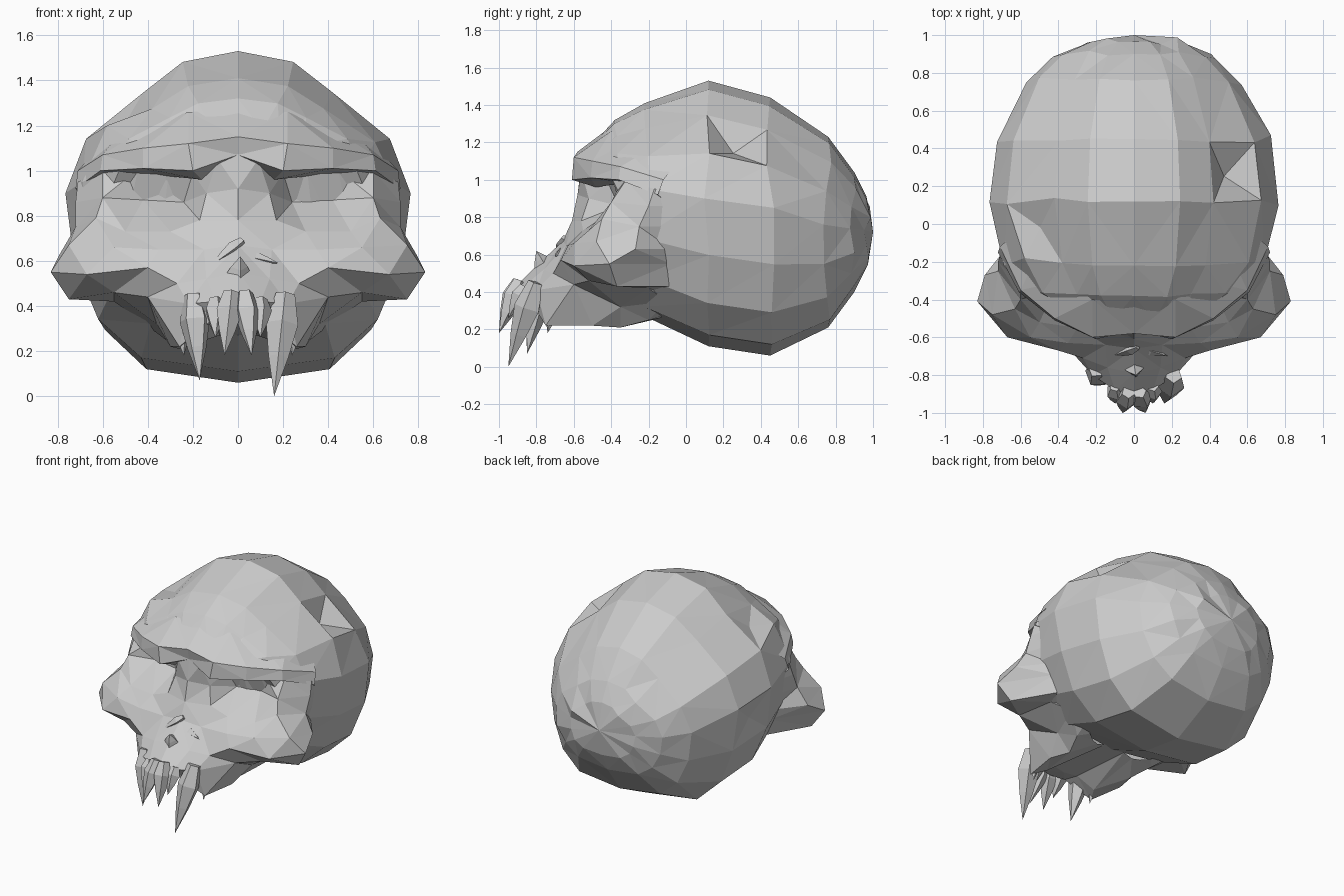
import bpy, bmesh, math, random
from mathutils import Vector

random.seed(4)
cube = bpy.data.objects.get("Cube")
if cube:
    bpy.data.objects.remove(cube, do_unlink=True)

bone = bpy.data.materials.new("bone_grey")
bone.use_nodes = True
colour = (0.6, 0.6, 0.6, 1)
bone.diffuse_color = colour
bone.node_tree.nodes["Principled BSDF"].inputs["Base Color"].default_value = colour


def finish(name, bm, outward=True):
    if outward:
        bmesh.ops.recalc_face_normals(bm, faces=bm.faces)
    mesh = bpy.data.meshes.new(name)
    bm.to_mesh(mesh)
    bm.free()
    mesh.materials.append(bone)
    obj = bpy.data.objects.new(name, mesh)
    bpy.context.collection.objects.link(obj)
    return obj


def bridge(bm, lower, upper, closed=False):
    count = len(lower)
    for i in range(count if closed else count - 1):
        j = (i + 1) % count
        bm.faces.new((lower[i], lower[j], upper[j], upper[i]))


def half_sheet(name, rows):
    """Loft rows of points from the centre outwards and mirror the sheet."""
    bm = bmesh.new()
    rings = [[bm.verts.new(p) for p in row] for row in rows]
    for a, b in zip(rings, rings[1:]):
        bridge(bm, b, a)
    bmesh.ops.triangulate(bm, faces=bm.faces, quad_method="SHORT_EDGE")
    obj = finish(name, bm, outward=False)
    mirror = obj.modifiers.new("mirror", "MIRROR")
    mirror.merge_threshold = 0.001
    return obj


# Cranium: each section is y, half width, bottom, widest height, top
sections = [
    (-.5, .34, 1.02, 1.06, 1.19), (-.38, .55, .98, 1.03, 1.32),
    (-.22, .69, .27, .95, 1.41), (.12, .765, .11, .9, 1.53),
    (.45, .725, .06, .85, 1.44), (.76, .57, .21, .76, 1.23),
    (.9, .43, .4, .74, 1.04), (.965, .26, .53, .73, .91)]
crown_reach = (1, .88, .55, .32, 0)
base_reach = (1, .95, .81, .56, 0)
bm = bmesh.new()
rings = []
sides = 16
for y, width, bottom, middle, top in sections:
    ring = []
    for i in range(sides):
        angle = math.tau * i / sides
        c, s = math.cos(angle), math.sin(angle)
        step = i % 8 if i % 8 <= 4 else 8 - i % 8
        reach = (crown_reach if s > 0 else base_reach)[step]
        height = top - middle if s > 0 else middle - bottom
        wobble = random.uniform(-.025, .025) * abs(c)
        ring.append(bm.verts.new((math.copysign(width * reach, c),
                                  y + wobble, middle + height * s)))
    rings.append(ring)
for a, b in zip(rings, rings[1:]):
    bridge(bm, a, b, closed=True)
bm.faces.new(rings[0])
back = bm.faces.new(rings[-1])
crown = bmesh.ops.poke(bm, faces=[back])["verts"][0]
crown.co = (0, 1, .72)

# Raised bump above the right brow
bump = Vector((-.58, -.18, 1.2))
min(bm.verts, key=lambda v: (v.co - bump).length).co = bump
bmesh.ops.recalc_face_normals(bm, faces=bm.faces)

# Dents broken into the bone
for spot, depth in [((.48, .26, 1.27), .09), ((-.5, -.05, 1.25), .03),
                    ((-.75, .3, .7), .03)]:
    face = min(bm.faces, key=lambda f: (f.calc_center_median() - Vector(spot)).length)
    normal = face.normal.copy()
    centre = bmesh.ops.poke(bm, faces=[face])["verts"][0]
    centre.co -= normal * depth
bmesh.ops.triangulate(bm, faces=bm.faces, quad_method="SHORT_EDGE")
finish("cranium", bm)

# Brow ridge: upper slope, front, lower lip and the shaded underside
half_sheet("brow_ridge", [
    [(0, -.42, 1.27), (.22, -.4, 1.26), (.38, -.3, 1.21), (.53, -.2, 1.16), (.62, -.04, 1.1)],
    [(0, -.58, 1.15), (.22, -.6, 1.12), (.42, -.5, 1.1), (.6, -.35, 1.07), (.71, -.12, 1)],
    [(0, -.56, 1.07), (.2, -.61, 1), (.42, -.51, 1.01), (.61, -.36, 1), (.72, -.15, .92)],
    [(0, -.5, 1.07), (.16, -.48, .96), (.35, -.35, .98), (.55, -.29, .98), (.69, -.1, .88)]])

# Face: sockets, then cheeks and muzzle, then the palate
sockets = [
    [(0, -.56, 1.08), (.09, -.56, 1.05), (.2, -.42, .99), (.45, -.34, 1), (.6, -.32, 1), (.71, -.17, .95)],
    [(0, -.58, .92), (.14, -.52, .9), (.24, -.36, .86), (.42, -.34, .87), (.6, -.4, .88), (.72, -.2, .86)],
    [(0, -.61, .78), (.17, -.56, .78), (.3, -.55, .73), (.5, -.52, .73), (.63, -.45, .79), (.72, -.25, .75)]]
cheeks = [
    [(0, -.66, .67), (.15, -.64, .65), (.35, -.63, .65), (.55, -.6, .66), (.75, -.48, .67), (.79, -.27, .63)],
    [(0, -.79, .55), (.14, -.76, .52), (.27, -.71, .5), (.4, -.67, .57), (.67, -.6, .54), (.83, -.41, .55)],
    [(0, -.9, .44), (.1, -.88, .42), (.22, -.8, .41), (.4, -.6, .44), (.55, -.52, .46), (.75, -.37, .43)]]
palate = [
    [(0, -.86, .36), (.1, -.83, .35), (.26, -.75, .22), (.3, -.5, .22), (.36, -.35, .32), (.55, -.2, .42)],
    [(0, -.72, .32), (.1, -.7, .32), (.2, -.65, .23), (.26, -.35, .21), (.32, -.2, .25), (.45, -.1, .35)],
    [(0, -.2, .27), (.08, -.2, .27), (.15, -.2, .25), (.2, -.18, .25), (.26, -.14, .26), (.35, -.05, .3)]]
rows = sockets + cheeks + palate
for row in rows[:6]:
    height = row[-1][2]
    row.append((.45 + .3 * min(height, .8), -.08, height))
for row in palate:
    row.append((.3, 0, .35))
half_sheet("face", rows)


def tooth(name, root, tip, radius, sides=5):
    """A faceted spike that swells below the gum."""
    root, tip = Vector(root), Vector(tip)
    axis = tip - root
    turn = axis.to_track_quat("Z", "Y")
    bm = bmesh.new()
    rings = []
    for along, scale in ((0, .6), (.3, 1), (.62, .62)):
        rings.append([bm.verts.new(root + axis * along + turn @ Vector((
            radius * scale * math.cos(math.tau * i / sides),
            radius * scale * math.sin(math.tau * i / sides), 0))) for i in range(sides)])
    for a, b in zip(rings, rings[1:]):
        bridge(bm, a, b, closed=True)
    point = bm.verts.new(tip)
    for i in range(sides):
        bm.faces.new((rings[-1][i], rings[-1][(i + 1) % sides], point))
    bm.faces.new(rings[0])
    finish(name, bm)


# Fangs, one longer than the other
tooth("left_fang", (.21, -.8, .45), (.16, -.95, 0), .075)
tooth("right_fang", (-.2, -.77, .45), (-.17, -.85, .07), .07)

# Incisors and small side teeth
for side, label in ((1, "left"), (-1, "right")):
    tooth(label + "_inner_incisor", (side * .03, -.89, .46), (side * .06, -1, .18), .06)
    tooth(label + "_outer_incisor", (side * .1, -.86, .43), (side * .1, -.95, .26), .05)
    tooth(label + "_premolar", (side * .25, -.71, .33), (side * .24, -.74, .18), .035, 4)

# Nasal spine and the broken edges of the nose opening
tooth("nasal_spine", (0, -.74, .5), (.01, -.8, .62), .06, 4)
tooth("left_nasal_splinter", (.05, -.66, .62), (.18, -.7, .59), .025, 4)
tooth("right_nasal_splinter", (.02, -.65, .69), (-.12, -.7, .58), .03, 4)
